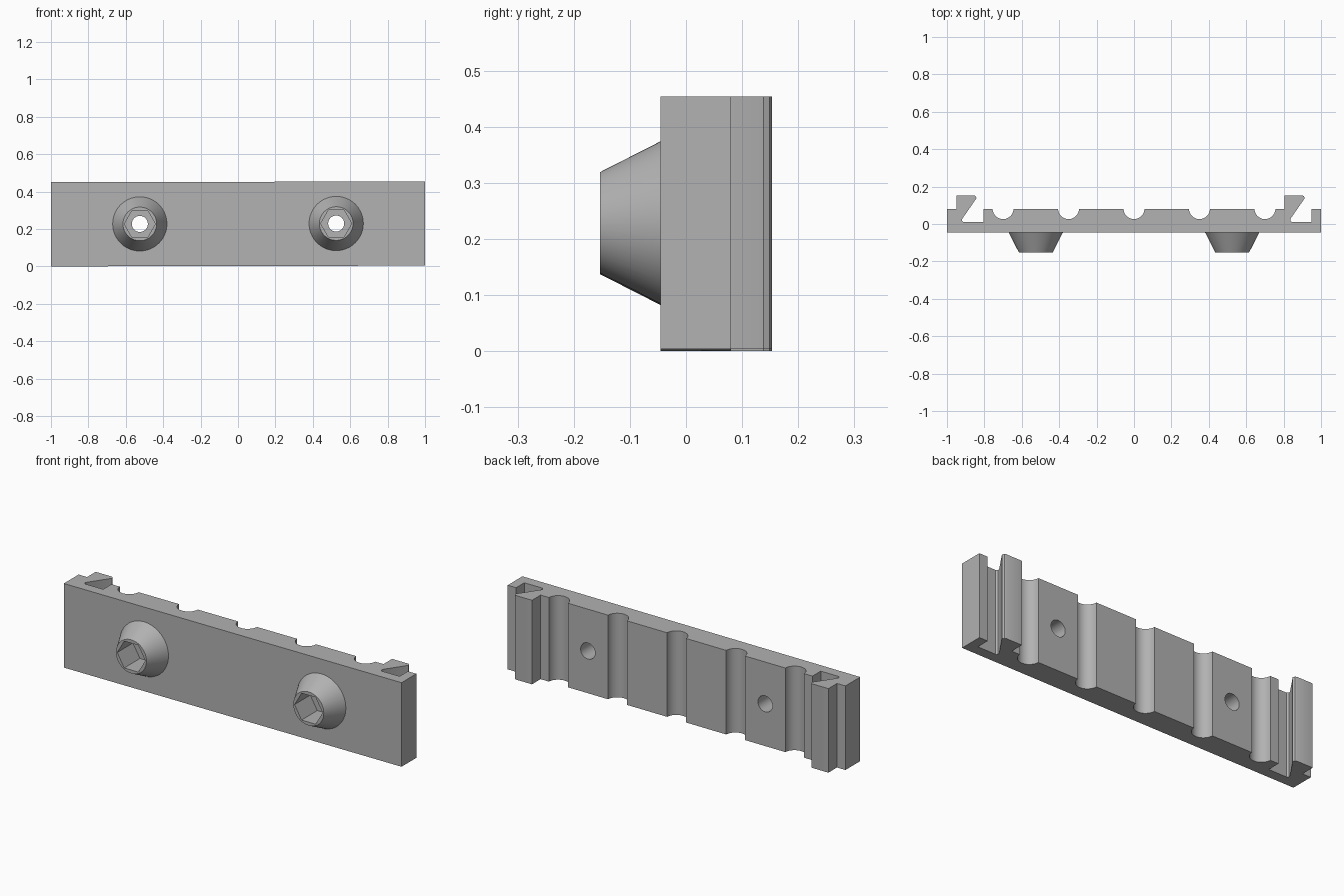
import bpy, bmesh, math
from mathutils import Matrix

cube = bpy.data.objects.get("Cube")
if cube:
    bpy.data.objects.remove(cube, do_unlink=True)

HEIGHT = 0.45
FRONT, BACK, LIP, FLOOR = -0.045, 0.08, 0.153, 0.01
BOSS_X, BOSS_Z = 0.525, 0.226

grey = bpy.data.materials.new("plain grey")
grey.use_nodes = True
colour = (0.445, 0.445, 0.445, 1)
grey.diffuse_color = colour
grey.node_tree.nodes["Principled BSDF"].inputs["Base Color"].default_value = colour


def finish(name, bm):
    bmesh.ops.recalc_face_normals(bm, faces=bm.faces)
    mesh = bpy.data.meshes.new(name)
    bm.to_mesh(mesh)
    bm.free()
    mesh.materials.append(grey)
    obj = bpy.data.objects.new(name, mesh)
    bpy.context.collection.objects.link(obj)
    return obj


def lathe(name, x, sides, r_front, r_back, y_front, y_back):
    """Cone or prism whose axis runs from front to back."""
    bm = bmesh.new()
    place = (Matrix.Translation((x, (y_front + y_back) / 2, BOSS_Z))
             @ Matrix.Rotation(math.pi / 2, 4, 'X'))
    bmesh.ops.create_cone(bm, cap_ends=True, segments=sides, radius1=r_back,
                          radius2=r_front, depth=y_back - y_front, matrix=place)
    return finish(name, bm)


def hook(x):
    """Undercut clip and the channel beside it, from its outer edge at x."""
    points = [(0, LIP), (0.095, LIP), (0.103, 0.149), (0.108, 0.138),
              (0.032, 0.028), (0.03, 0.018), (0.038, FLOOR), (0.145, FLOOR)]
    return [(x + px, py) for px, py in points]


def groove(x, radius=0.056, steps=20):
    """Half-round groove in the back surface."""
    return [(x - radius * math.cos(math.pi * i / steps),
             BACK + 0.002 - radius * math.sin(math.pi * i / steps))
            if 0 < i < steps else (x + (radius if i else -radius), BACK)
            for i in range(steps + 1)]


# Mounting plate: one profile raised upright
outline = [(-1, FRONT), (-1, BACK), (-0.95, BACK)] + hook(-0.95) + [(-0.805, BACK)]
for k in range(-2, 3):
    outline += groove(0.35 * k)
outline += [(0.805, BACK)] + hook(0.805) + [(0.95, BACK), (1, BACK), (1, FRONT)]
bm = bmesh.new()
face = bm.faces.new([bm.verts.new((x, y, 0)) for x, y in outline])
top = bmesh.ops.extrude_face_region(bm, geom=[face])["geom"]
bmesh.ops.translate(bm, vec=(0, 0, HEIGHT),
                    verts=[v for v in top if isinstance(v, bmesh.types.BMVert)])
plate = finish("mounting_plate", bm)

# Tapered bosses, hexagonal nut pockets and through holes
steps = []
for side, x in (("right", -BOSS_X), ("left", BOSS_X)):
    slope = 0.055 / 0.108
    steps.append(('UNION', lathe(side + "_boss", x, 64, 0.09, 0.145 + 0.02 * slope,
                                 -0.153, FRONT + 0.02)))
    steps.append(('DIFFERENCE', lathe(side + "_nut_pocket", x, 6, 0.083, 0.083, -0.3, -0.02)))
    steps.append(('DIFFERENCE', lathe(side + "_bolt_hole", x, 32, 0.043, 0.043, -0.4, 0.4)))

# Turn the pockets so that their corners point sideways
for operation, part in steps:
    if part.name.endswith("nut_pocket"):
        centre = Matrix.Translation((math.copysign(BOSS_X, part.data.vertices[0].co.x), 0, BOSS_Z))
        part.data.transform(centre @ Matrix.Rotation(math.pi / 6, 4, 'Y') @ centre.inverted())

bpy.context.view_layer.objects.active = plate
for operation, part in steps:
    mod = plate.modifiers.new(part.name, 'BOOLEAN')
    mod.operation, mod.object, mod.solver = operation, part, 'EXACT'
    bpy.ops.object.modifier_apply(modifier=mod.name)
for operation, part in steps:
    bpy.data.objects.remove(part, do_unlink=True)

# Very slight lean along the length
for v in plate.data.vertices:
    v.co.z += 0.002 * (v.co.x + 1)

bpy.ops.object.select_all(action='DESELECT')
plate.select_set(True)
bpy.ops.object.shade_smooth_by_angle(angle=math.radians(30))
